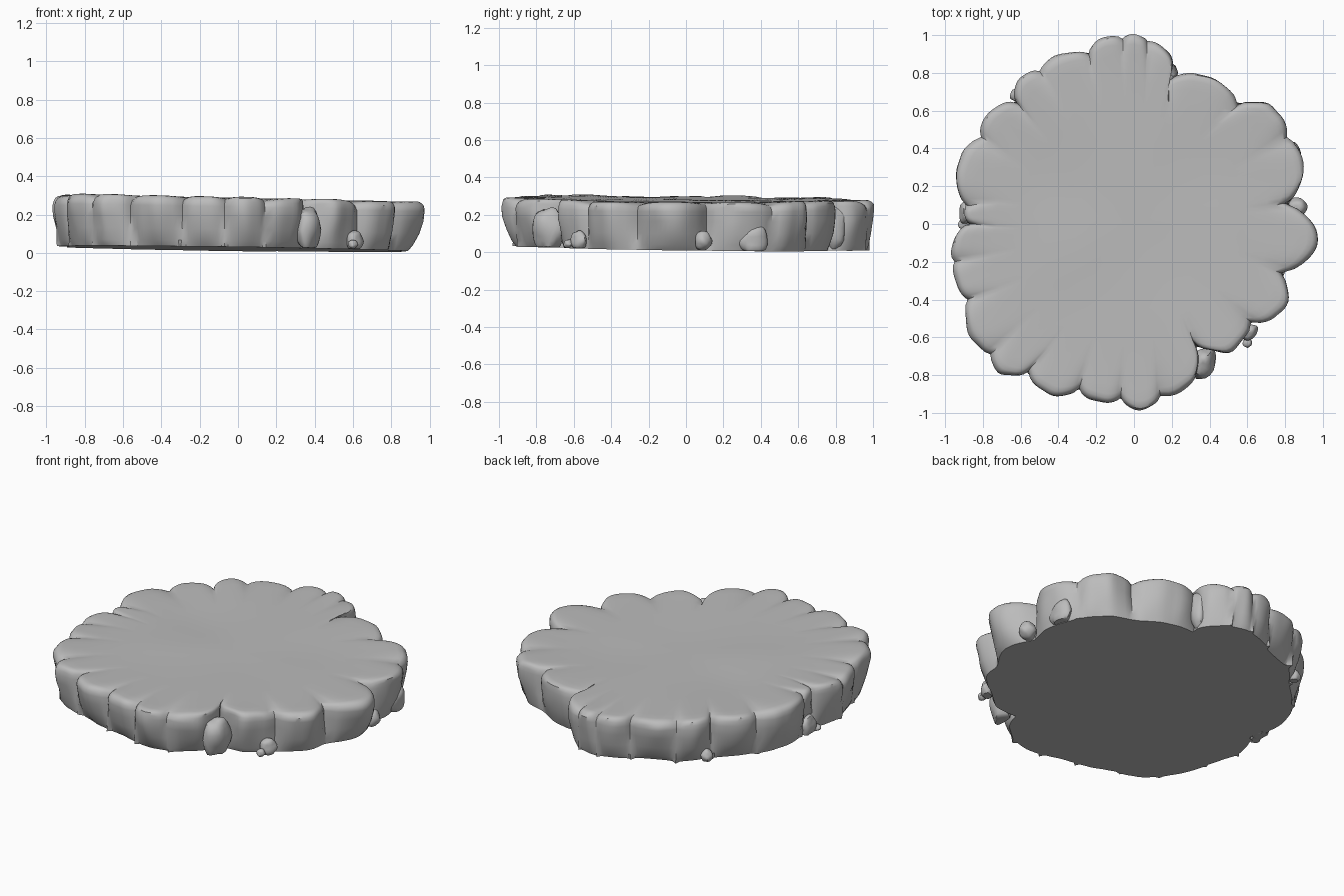
import bpy, bmesh, math, random
from mathutils import Vector, noise

if "Cube" in bpy.data.objects:
    bpy.data.objects.remove(bpy.data.objects["Cube"])

random.seed(4)
stone = bpy.data.materials.new("grey stone")
stone.diffuse_color = (0.5, 0.5, 0.5, 1)
stone.use_nodes = True
stone.node_tree.nodes["Principled BSDF"].inputs["Base Color"].default_value = stone.diffuse_color

# Outline: crease point x, y and outward bulge of the lobe up to the next crease
LOBES = [(.80, .11, .10), (.81, .46, .09), (.55, .63, .12), (.15, .73, .09),
         (.07, .97, .03), (-.06, .98, .05), (-.24, .90, .045), (-.50, .81, .07),
         (-.62, .64, .07), (-.81, .46, .09), (-.89, .10, .02), (-.87, 0, .055),
         (-.95, -.20, .03), (-.88, -.40, .06), (-.76, -.69, .065), (-.56, -.78, .08),
         (-.29, -.87, .05), (-.07, -.92, .07), (.14, -.91, .11), (.31, -.62, .11),
         (.62, -.52, .11), (.78, -.26, .18)]
STEPS = 14


def outline():
    pts, lobe_t = [], []
    for k, (x, y, b) in enumerate(LOBES):
        a, c = Vector((x, y)), Vector(LOBES[(k + 1) % len(LOBES)][:2])
        d = c - a
        out = Vector((d.y, -d.x)).normalized()
        for j in range(STEPS):
            t = j / STEPS
            s = math.sin(math.pi * t)
            p = a.lerp(c, t) + out * b * s ** 0.65
            rough = noise.noise(Vector((p.x * 9, p.y * 9, 3))) * .016 * s
            pts.append(p + out * rough)
            lobe_t.append(s)
    return pts, lobe_t


def bottom_z(x, y):
    return .02 - .013 * x - .012 * y


def top_z(x, y):
    r = min(1, math.hypot(x, y))
    bumps = noise.noise(Vector((x * 2.2, y * 2.2, 1))) * .010
    return .275 - .018 * x - .008 * y + .012 * r * r + bumps


# Main slab: rings up the side, over the rounded rim and in across the top
def make_slab():
    pts, lobe_t = outline()
    n = len(pts)
    smooth = [sum((pts[(i + k) % n] for k in range(-14, 15)), Vector((0, 0))) / 29
              for i in range(n)]
    lean = [random.uniform(.6, 1.4) for _ in LOBES]
    # height fraction, scale, mix towards the smoothed outline
    rings = [(0, .945, .30), (.12, .962, .2), (.35, .98, .1), (.6, .995, 0), (.8, 1, 0),
             (.9, .996, 0), (.96, .986, 0), (.99, .972, 0), (1, .95, .1), (1, .9, .3),
             (1, .8, .7), (1, .65, 1), (1, .5, 1), (1, .33, 1), (1, .16, 1)]
    bm = bmesh.new()
    grid = []
    for h, s, m in rings:
        row = []
        for i, p in enumerate(pts):
            side = h < 1
            sc = 1 - (1 - s) * ((lean[i // STEPS] if side and h < .8 else 1) * lobe_t[i] ** .3
                                if h < .8 else 1)
            q = p.lerp(smooth[i], m) * sc
            if 0 < h < .95:   # worn facets on the lobes
                q += q.normalized() * noise.noise(Vector((q.x * 6, q.y * 6, h * 2.5))) * .016 * lobe_t[i]
            z0, z1 = bottom_z(q.x, q.y), top_z(q.x, q.y)
            if s > .85 and h > .85:   # rim sinks into the creases
                z1 -= .022 * (1 - lobe_t[i]) ** 2 * (s - .85) / .15
            row.append(bm.verts.new((q.x, q.y, z0 + (z1 - z0) * h)))
        grid.append(row)
    for a, b in zip(grid, grid[1:]):
        for i in range(n):
            j = (i + 1) % n
            bm.faces.new((a[i], a[j], b[j], b[i]))
    mid = bm.verts.new((0, 0, top_z(0, 0)))
    base = bm.verts.new((0, 0, bottom_z(0, 0)))
    for i in range(n):
        j = (i + 1) % n
        bm.faces.new((grid[-1][i], grid[-1][j], mid))
        bm.faces.new((grid[0][j], grid[0][i], base))
    finish(bm, "stone_slab", 40)


# Loose chunks: rough balls flattened where they reach the base
def make_chunk(name, loc, size, turn=0):
    bm = bmesh.new()
    bmesh.ops.create_icosphere(bm, subdivisions=3, radius=1)
    ca, sa = math.cos(turn), math.sin(turn)
    for v in bm.verts:
        d = v.co.copy()
        d *= 1 + .22 * noise.noise(d * 1.3 + Vector(loc) * 9)
        d = Vector((d.x * size[0], d.y * size[1], d.z * size[2]))
        v.co = Vector((d.x * ca - d.y * sa, d.x * sa + d.y * ca, d.z)) + Vector(loc)
        v.co.z = max(v.co.z, bottom_z(v.co.x, v.co.y) + .002)
    finish(bm, name, 35)


def finish(bm, name, angle):
    bmesh.ops.recalc_face_normals(bm, faces=bm.faces)
    me = bpy.data.meshes.new(name)
    bm.to_mesh(me)
    bm.free()
    me.materials.append(stone)
    ob = bpy.data.objects.new(name, me)
    bpy.context.collection.objects.link(ob)
    bpy.context.view_layer.objects.active = ob
    ob.select_set(True)
    bpy.ops.object.shade_smooth_by_angle(angle=math.radians(angle))
    ob.select_set(False)


make_slab()
make_chunk("front_wedge", (.365, -.735, .12), (.06, .09, .125), -.4)
make_chunk("back_wedge", (.185, .79, .13), (.045, .06, .12), -.3)
make_chunk("front_pebble", (.61, -.575, .06), (.035, .05, .055), -.8)
make_chunk("front_small_pebble", (.60, -.63, .045), (.025, .025, .022))
make_chunk("right_pebble", (.865, .09, .06), (.05, .045, .055))
make_chunk("right_flake", (.845, .36, .06), (.04, .075, .085), .1)
make_chunk("left_pebble", (-.885, .06, .07), (.04, .06, .07))
make_chunk("left_small_pebble", (-.90, .0, .04), (.03, .03, .025))
make_chunk("back_pebble", (-.62, .68, .05), (.035, .035, .04))
